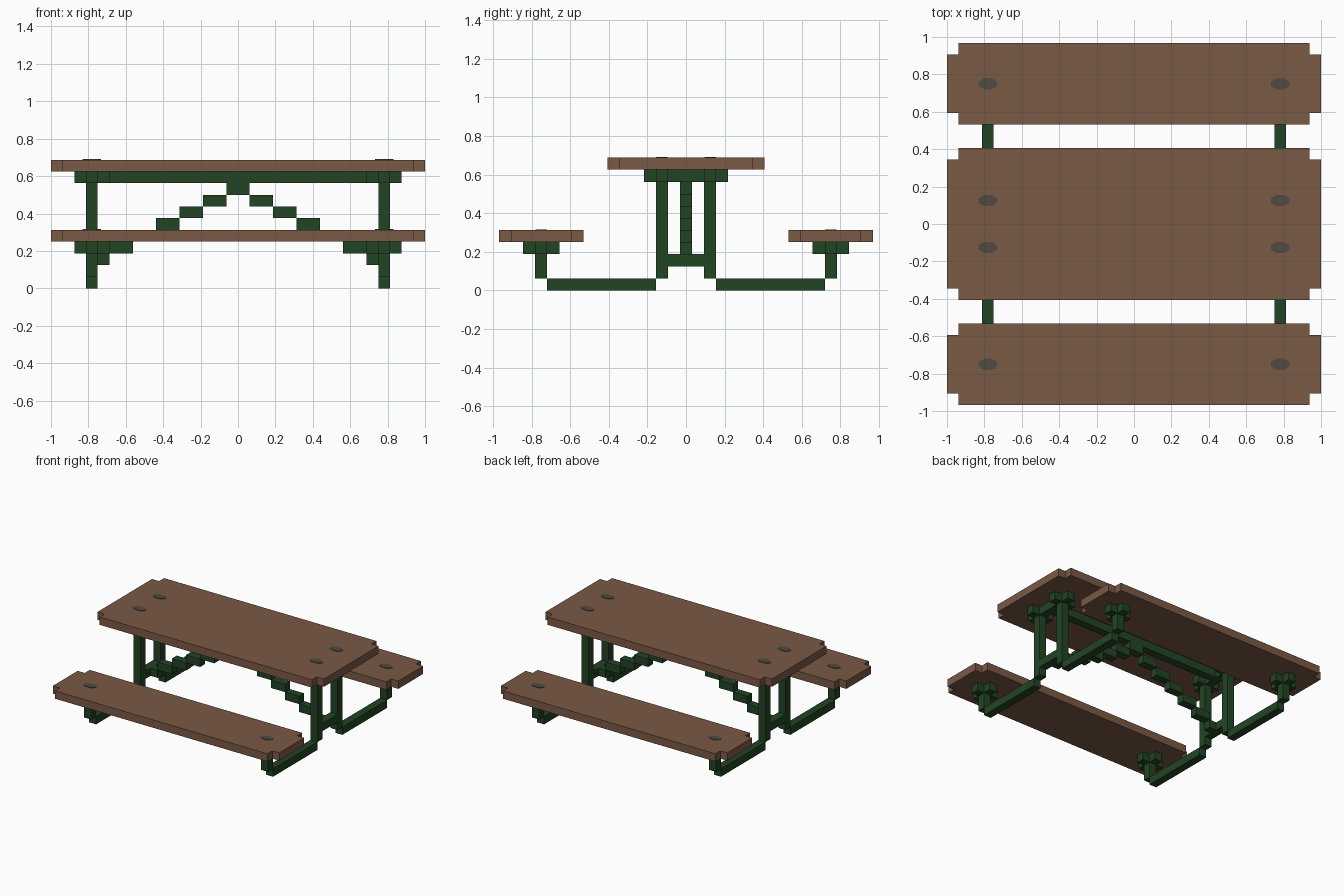
import bpy, bmesh, math

if "Cube" in bpy.data.objects:
    bpy.data.objects.remove(bpy.data.objects["Cube"])

U = 1 / 16  # block unit: every part sits on this grid


def material(name, rgb):
    m = bpy.data.materials.new(name)
    m.diffuse_color = (*rgb, 1)
    m.use_nodes = True
    m.node_tree.nodes["Principled BSDF"].inputs["Base Color"].default_value = m.diffuse_color
    return m


WOOD = material("brown wood", (0.195, 0.100, 0.060))
GREEN = material("dark green metal", (0.0155, 0.058, 0.0175))
BOLT = material("grey bolt", (0.080, 0.070, 0.055))


def prism(name, mat, pts, z0, z1):
    """Extrude a flat outline (in block units) from z0 to z1."""
    bm = bmesh.new()
    face = bm.faces.new([bm.verts.new((x * U, y * U, z0 * U)) for x, y in pts])
    top = bmesh.ops.extrude_face_region(bm, geom=[face])
    for v in top["geom"]:
        if isinstance(v, bmesh.types.BMVert):
            v.co.z = z1 * U
    bmesh.ops.recalc_face_normals(bm, faces=bm.faces)
    me = bpy.data.meshes.new(name)
    bm.to_mesh(me)
    bm.free()
    me.materials.append(mat)
    ob = bpy.data.objects.new(name, me)
    bpy.context.collection.objects.link(ob)
    return ob


def box(name, mat, xs, ys, zs):
    (x0, x1), (y0, y1) = sorted(xs), sorted(ys)
    return prism(name, mat, [(x0, y0), (x1, y0), (x1, y1), (x0, y1)], *zs)


def notched(name, mat, cx, cy, hx, hy, z0, z1):
    """Rectangle with a one-block notch cut from each corner."""
    a, b = hx - 1, hy - 1
    pts = [(-a, -hy), (a, -hy), (a, -b), (hx, -b), (hx, b), (a, b),
           (a, hy), (-a, hy), (-a, b), (-hx, b), (-hx, -b), (-a, -b)]
    return prism(name, mat, [(cx + x, cy + y) for x, y in pts], z0, z1)


def bolt(name, cx, cy, z):
    """Thin stretched octagonal bolt head."""
    ang = [math.radians(22.5 + 45 * i) for i in range(8)]
    pts = [(cx + 0.85 * math.cos(a), cy + 0.52 * math.sin(a)) for a in ang]
    prism(name, BOLT, pts, z, z + 0.06)


# Wooden boards
notched("table_top", WOOD, 0, 0, 16, 6.5, 10, 11)
for s in (-1, 1):
    notched("bench_seat", WOOD, 0, s * 12, 16, 3.5, 4, 5)

# Beam under the table top, topping out the brace
box("top_beam", GREEN, (-13, 13), (-0.5, 0.5), (9, 10))
box("brace_peak", GREEN, (-1, 1), (-0.5, 0.5), (8, 9))

for sx in (-1, 1):
    leg_x = (sx * 12, sx * 13)
    # Stepped diagonal brace
    for x0, x1, z in ((1, 3, 7), (3, 5, 6), (5, 7, 5), (7, 9, 4), (9, 11, 3), (11, 12, 2)):
        box("brace_step", GREEN, (sx * x0, sx * x1), (-0.5, 0.5), (z, z + 1))
    # Tie between the two legs of one end
    box("leg_tie", GREEN, leg_x, (-1.5, 1.5), (2, 3))
    for sy in (-1, 1):
        # Table leg, ground rail and bench post
        box("table_leg", GREEN, leg_x, (sy * 1.5, sy * 2.5), (1, 9))
        box("ground_rail", GREEN, leg_x, (sy * 2.5, sy * 11.5), (0, 1))
        box("bench_post", GREEN, leg_x, (sy * 11.5, sy * 12.5), (1, 3))
        # Cross-shaped brackets and bolt heads
        notched("table_bracket", GREEN, sx * 12.5, sy * 2, 1.5, 1.5, 9, 10)
        notched("bench_bracket", GREEN, sx * 12.5, sy * 12, 1.5, 1.5, 3, 4)
        bolt("table_bolt", sx * 12.5, sy * 2, 11)
        bolt("bench_bolt", sx * 12.5, sy * 12, 5)
